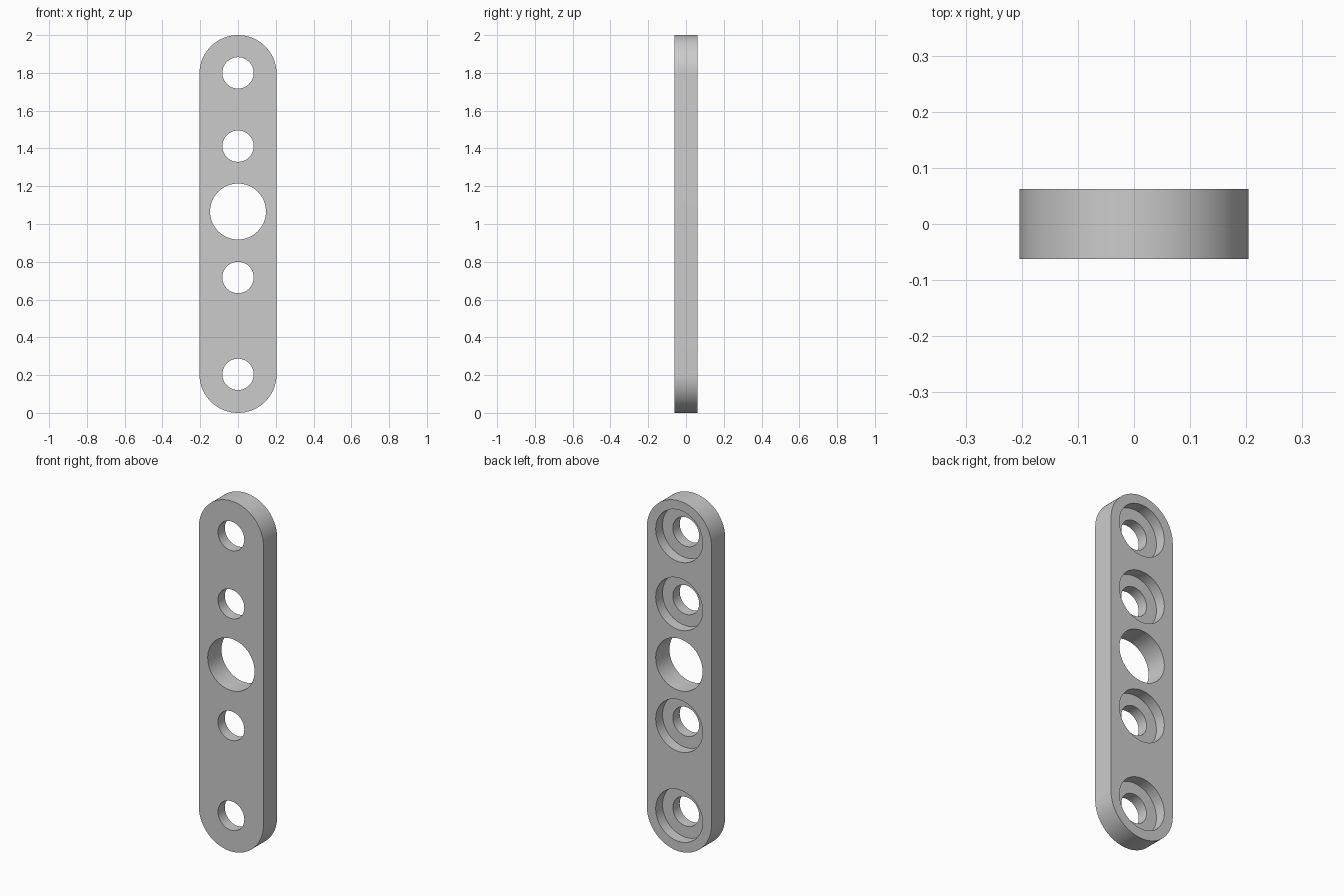
import bpy
import bmesh
from math import pi, sin, cos, radians

WIDTH_R, DEPTH, HEIGHT = 0.204, 0.124, 2.0
BOLT_R, BORE_R = 0.083, 0.148
BOLT_HEIGHTS = (0.204, 0.717, 1.412, 1.8)
CENTRE_HEIGHT = 1.066

cube = bpy.data.objects.get("Cube")
if cube:
    bpy.data.objects.remove(cube, do_unlink=True)

grey = bpy.data.materials.new("light grey")
grey.use_nodes = True
colour = (0.6, 0.6, 0.6, 1)
grey.diffuse_color = colour
grey.node_tree.nodes["Principled BSDF"].inputs["Base Color"].default_value = colour


def make_plate():
    """Round-ended bar: a stadium outline extruded front to back."""
    steps = 48
    outline = []
    for base, start in ((HEIGHT - WIDTH_R, 0), (WIDTH_R, pi)):
        for i in range(steps + 1):
            a = start + pi * i / steps
            outline.append((WIDTH_R * cos(a), -DEPTH / 2, base + WIDTH_R * sin(a)))
    bm = bmesh.new()
    face = bm.faces.new([bm.verts.new(p) for p in outline])
    extruded = bmesh.ops.extrude_face_region(bm, geom=[face])
    moved = [v for v in extruded["geom"] if isinstance(v, bmesh.types.BMVert)]
    bmesh.ops.translate(bm, verts=moved, vec=(0, DEPTH, 0))
    bmesh.ops.recalc_face_normals(bm, faces=bm.faces)
    mesh = bpy.data.meshes.new("plate")
    bm.to_mesh(mesh)
    bm.free()
    mesh.materials.append(grey)
    plate = bpy.data.objects.new("plate", mesh)
    bpy.context.collection.objects.link(plate)
    return plate


def drill(plate, radius, z, y_front, y_back):
    """Cut a round hole along y between two depths."""
    bpy.ops.mesh.primitive_cylinder_add(
        vertices=64, radius=radius, depth=y_back - y_front,
        location=(0, (y_front + y_back) / 2, z), rotation=(pi / 2, 0, 0))
    cutter = bpy.context.object
    cutter.name = "hole_cutter"
    cutter.hide_render = True
    cutter.data.materials.append(grey)
    cut = plate.modifiers.new("hole", "BOOLEAN")
    cut.operation = "DIFFERENCE"
    cut.solver = "EXACT"
    cut.object = cutter
    bpy.context.view_layer.objects.active = plate
    bpy.ops.object.modifier_apply(modifier=cut.name)
    bpy.data.objects.remove(cutter, do_unlink=True)


plate = make_plate()

# Large centre hole, then bolt holes with counterbores on the back
drill(plate, BORE_R, CENTRE_HEIGHT, -DEPTH, DEPTH)
for z in BOLT_HEIGHTS:
    drill(plate, BOLT_R, z, -DEPTH, DEPTH)
    drill(plate, BORE_R, z, 0, DEPTH)

# Smooth round walls, sharp rims
bpy.ops.object.select_all(action="DESELECT")
plate.select_set(True)
bpy.context.view_layer.objects.active = plate
bpy.ops.object.shade_smooth_by_angle(angle=radians(30))
